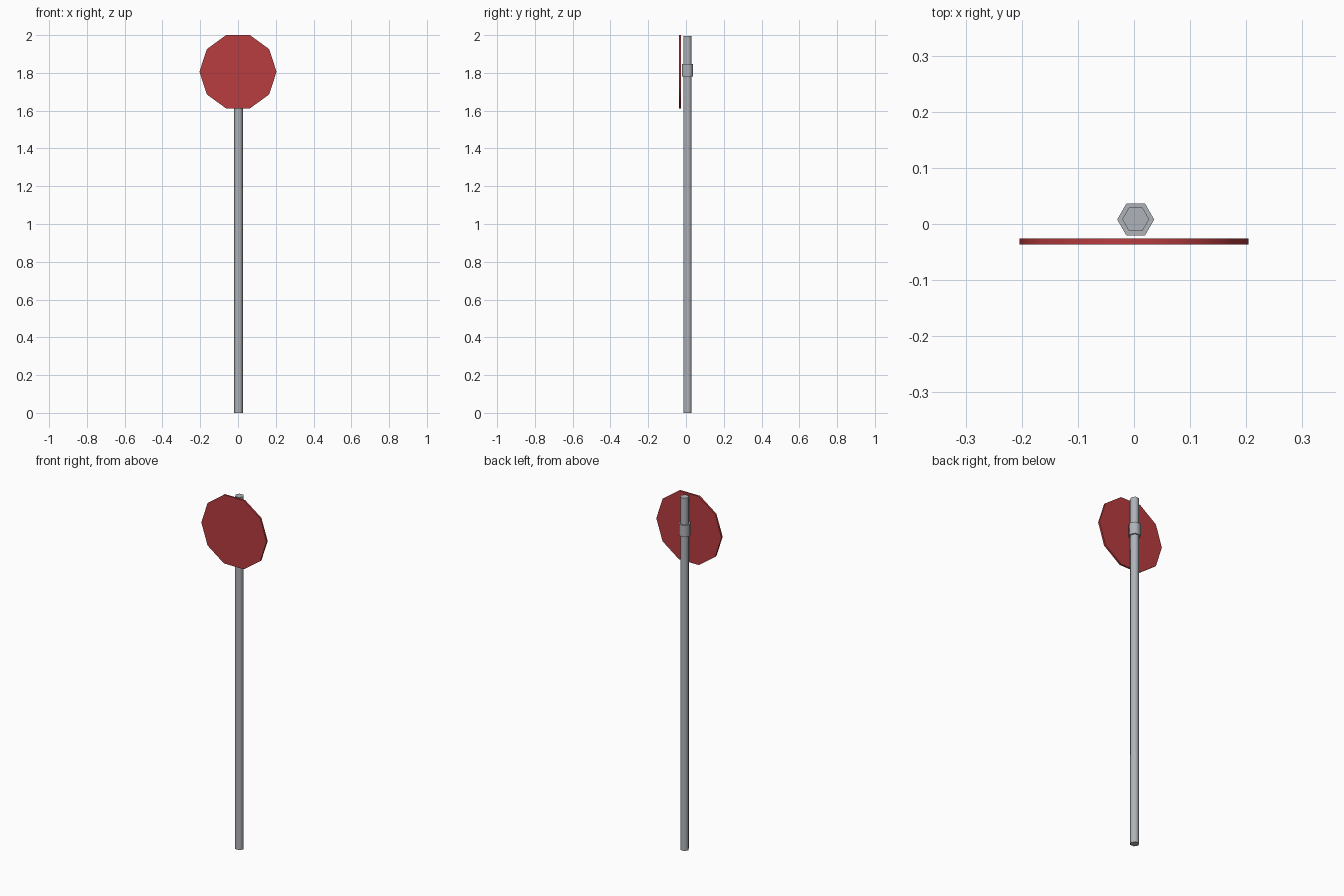
import bpy, math

if "Cube" in bpy.data.objects:
    bpy.data.objects.remove(bpy.data.objects["Cube"])


def material(name, rgb):
    m = bpy.data.materials.new(name)
    m.diffuse_color = (*rgb, 1)
    m.use_nodes = True
    m.node_tree.nodes["Principled BSDF"].inputs["Base Color"].default_value = m.diffuse_color
    return m


steel = material("grey steel", (0.43, 0.45, 0.48))
red = material("sign red", (0.48, 0.045, 0.05))


def prism(name, sides, radius, depth, location, mat, rotation=(0, 0, 0)):
    """Capped prism with a corner on +x, smooth around its rim."""
    bpy.ops.mesh.primitive_cylinder_add(vertices=sides, radius=radius, depth=depth)
    ob = bpy.context.object
    ob.name = name
    me = ob.data
    # put a corner exactly on the +x axis
    for i, v in enumerate(me.vertices):
        a = 2 * math.pi * (-(i // 2)) / sides
        v.co.x, v.co.y = radius * math.cos(a), radius * math.sin(a)
    ob.location = location
    ob.rotation_euler = rotation
    me.materials.append(mat)
    bpy.ops.object.shade_smooth_by_angle(angle=math.radians(65))
    return ob


# Six-sided pole and the clamp around it
prism("pole", 6, 0.024, 1.996, (0.003, 0.0085, 0.998), steel)
prism("clamp", 6, 0.033, 0.066, (0.003, 0.008, 1.813), steel)

# Ten-sided sign plate facing the front
prism("sign_plate", 10, 0.204, 0.0105, (0, -0.0312, 1.806), red,
      (math.radians(90), 0, 0))
